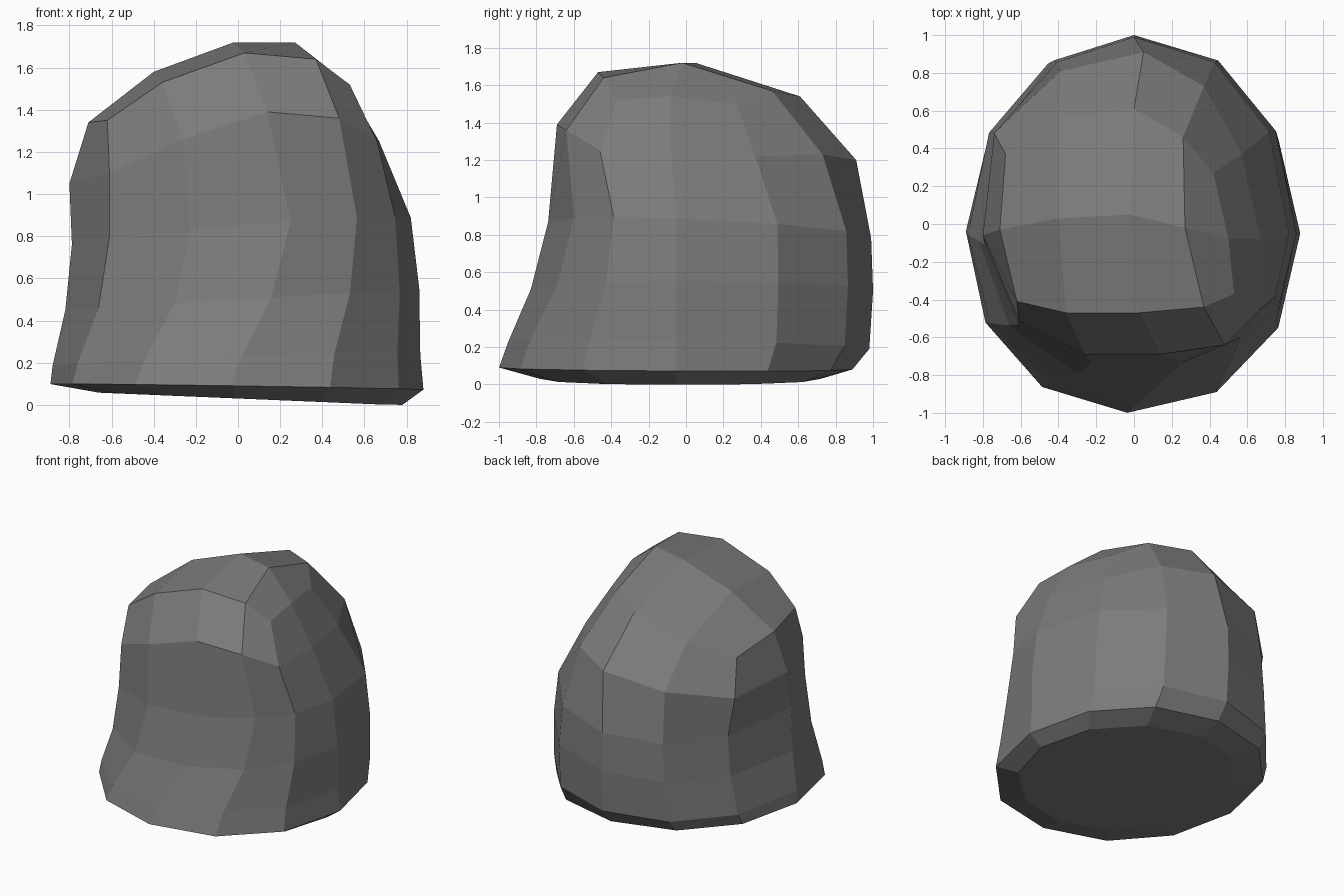
import bpy, bmesh, math

if "Cube" in bpy.data.objects:
    bpy.data.objects.remove(bpy.data.objects["Cube"])

SIDES = 12

# Lower contours, bottom to top:
# height, left, right, front, back, front roundness, twist of front (degrees), tilt x, tilt y
RINGS = [
    (0.030, -0.66, 0.78, -0.78, 0.72, 1.00, 0, -0.042, 0.00),
    (0.085, -0.89, 0.88, -1.00, 0.89, 0.95, -2, -0.015, -0.005),
    (0.21, -0.88, 0.865, -0.95, 0.98, 0.95, 1, 0.03, -0.02),
    (0.50, -0.82, 0.86, -0.84, 1.00, 0.95, 10, 0.06, 0.00),
    (0.82, -0.79, 0.82, -0.76, 0.99, 0.90, 16, 0.08, -0.04),
]
# Shoulder and crown edge, counter-clockwise from the right side
SHOULDER = [
    (0.67, -0.08, 1.25), (0.57, 0.37, 1.22), (0.37, 0.73, 1.23), (0.05, 0.91, 1.20),
    (-0.39, 0.81, 1.12), (-0.74, 0.48, 1.04), (-0.80, -0.06, 1.05), (-0.61, -0.51, 1.10),
    (-0.26, -0.69, 1.26), (0.14, -0.69, 1.39), (0.48, -0.64, 1.36), (0.66, -0.46, 1.25),
]
CROWN = [
    (0.50, -0.08, 1.54), (0.42, 0.27, 1.50), (0.26, 0.46, 1.57), (0.00, 0.61, 1.54),
    (-0.40, 0.56, 1.40), (-0.68, 0.37, 1.29), (-0.71, -0.03, 1.34), (-0.62, -0.41, 1.35),
    (-0.36, -0.47, 1.53), (0.03, -0.47, 1.67), (0.37, -0.44, 1.64), (0.53, -0.37, 1.52),
]
# Ridge across the top, left to right
RIDGE = [(-0.40, 0.03, 1.58), (-0.02, 0.05, 1.72), (0.27, -0.02, 1.72)]


def power(v, p):
    return 0.0 if abs(v) < 1e-6 else math.copysign(abs(v) ** p, v)


def contour(z, left, right, front, back, p_front, twist, tx, ty):
    cy = -0.05
    points = []
    for i in range(SIDES):
        a = math.tau * i / SIDES
        a += math.radians(twist) * max(0, -math.sin(a + math.radians(15)))
        c, s = math.cos(a), math.sin(a)
        p = p_front if s < 0 else 0.95
        x = (right if c > 0 else -left) * power(c, p)
        y = cy + (back - cy if s > 0 else cy - front) * power(s, p)
        points.append((x, y, max(0, z + tx * x + ty * y)))
    return points


# Boulder walls: stacked contours bridged into flat facets
bm = bmesh.new()
rings = [[bm.verts.new(p) for p in ring]
         for ring in [contour(*r) for r in RINGS] + [SHOULDER, CROWN]]
for low, high in zip(rings, rings[1:]):
    for i in range(SIDES):
        j = (i + 1) % SIDES
        bm.faces.new((low[i], low[j], high[j], high[i]))
bm.faces.new(rings[0][::-1])

# Crown: facets from its edge to the ridge
e = rings[-1]
a, b, c = [bm.verts.new(p) for p in RIDGE]
for quad in [(e[7], e[8], a, e[6]), (e[8], e[9], b, a), (e[9], e[10], c, b),
             (e[10], e[11], e[0], c), (c, e[0], e[1], e[2]), (b, c, e[2], e[3]),
             (a, b, e[3], e[4]), (e[6], a, e[4], e[5])]:
    bm.faces.new(quad)
bmesh.ops.recalc_face_normals(bm, faces=bm.faces)

mesh = bpy.data.meshes.new("boulder")
bm.to_mesh(mesh)
bm.free()
boulder = bpy.data.objects.new("boulder", mesh)
bpy.context.collection.objects.link(boulder)

# Dark stone
stone = bpy.data.materials.new("stone")
stone.diffuse_color = (0.2, 0.2, 0.2, 1)
stone.use_nodes = True
stone.node_tree.nodes["Principled BSDF"].inputs["Base Color"].default_value = stone.diffuse_color
mesh.materials.append(stone)
